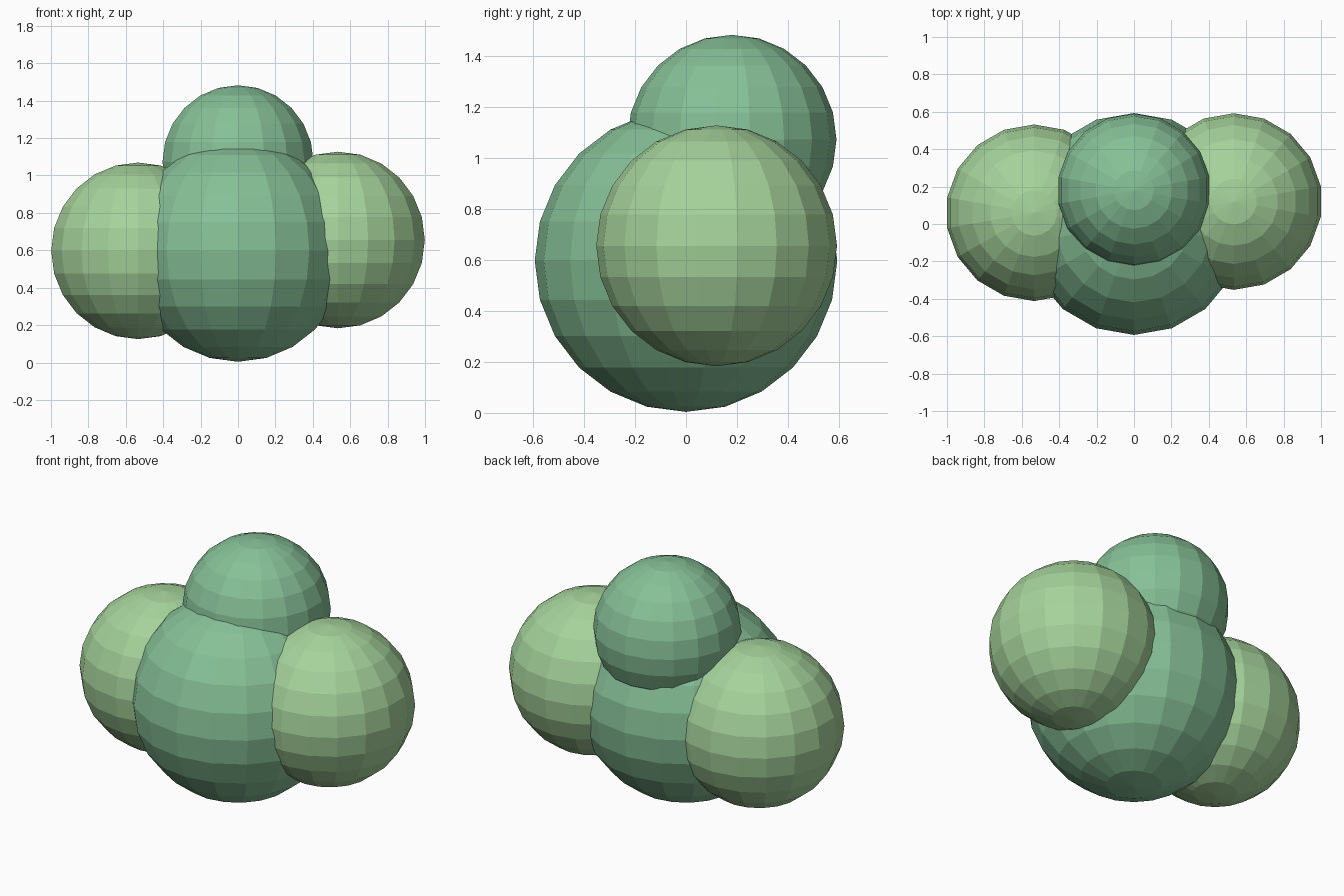
import bpy

if "Cube" in bpy.data.objects:
    bpy.data.objects.remove(bpy.data.objects["Cube"])


def material(name, color):
    mat = bpy.data.materials.new(name)
    mat.diffuse_color = color
    mat.use_nodes = True
    mat.node_tree.nodes["Principled BSDF"].inputs["Base Color"].default_value = mat.diffuse_color
    return mat


DARK = material("dark_leaf", (0.24, 0.53, 0.31, 1))
LIGHT = material("light_leaf", (0.38, 0.65, 0.33, 1))


def ball(name, center, radius, mat):
    # flat-faced globe, 18 sides and 12 rings
    bpy.ops.mesh.primitive_uv_sphere_add(
        segments=18, ring_count=12, radius=radius, location=center)
    obj = bpy.context.object
    obj.name = name
    obj.data.materials.append(mat)
    return obj


# Large central clump of the bush
ball("main_clump", (0, 0, 0.597), 0.593, DARK)
# Smaller clump on top, set back
ball("top_clump", (0, 0.18, 1.072), 0.41, DARK)
# Lighter clumps either side
ball("left_clump", (-0.534, 0.06, 0.597), 0.472, LIGHT)
ball("right_clump", (0.534, 0.12, 0.655), 0.472, LIGHT)
